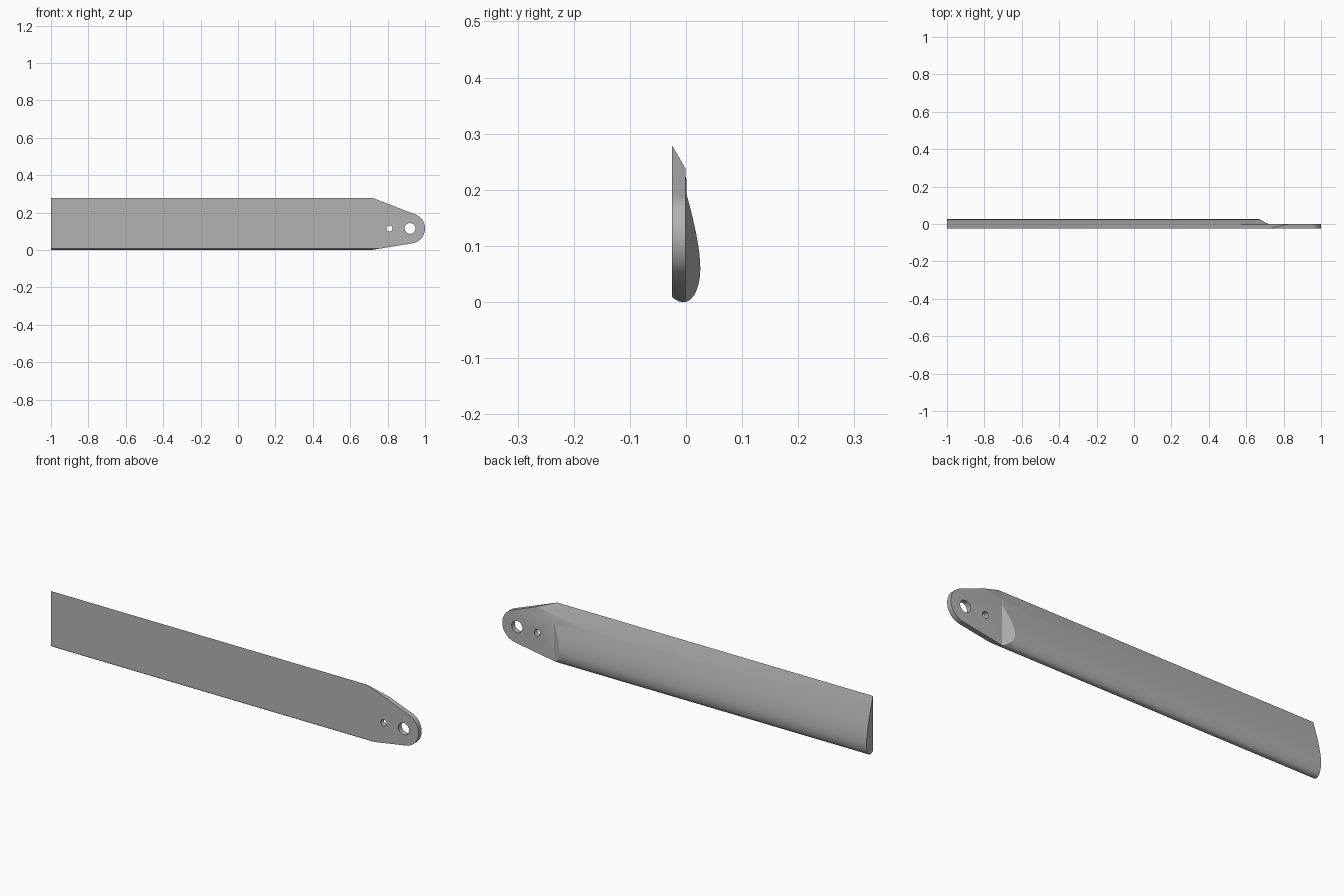
import bpy, bmesh, math
from mathutils import Vector
from mathutils.geometry import interpolate_bezier

default = bpy.data.objects.get("Cube")
if default:
    bpy.data.objects.remove(default)

grey = bpy.data.materials.new("plain grey")
grey.use_nodes = True
COLOUR = (0.45, 0.45, 0.45, 1)
grey.diffuse_color = COLOUR
grey.node_tree.nodes["Principled BSDF"].inputs["Base Color"].default_value = COLOUR


def add_object(name, bm):
    bmesh.ops.recalc_face_normals(bm, faces=bm.faces[:])
    mesh = bpy.data.meshes.new(name)
    bm.to_mesh(mesh)
    bm.free()
    ob = bpy.data.objects.new(name, mesh)
    bpy.context.collection.objects.link(ob)
    mesh.materials.append(grey)
    return ob


def prism(name, points, offset):
    """Extrude a closed polygon along a vector."""
    bm = bmesh.new()
    face = bm.faces.new([bm.verts.new(p) for p in points])
    made = bmesh.ops.extrude_face_region(bm, geom=[face])
    verts = [v for v in made["geom"] if isinstance(v, bmesh.types.BMVert)]
    bmesh.ops.translate(bm, vec=offset, verts=verts)
    return add_object(name, bm)


def arc(cx, cz, r, start, end, steps):
    return [(cx + r * math.cos(a), cz + r * math.sin(a))
            for a in (start + (end - start) * i / steps for i in range(steps + 1))]


def cut(target, cutter, operation):
    cutter.hide_render = True
    mod = target.modifiers.new("cut", 'BOOLEAN')
    mod.object, mod.operation, mod.solver = cutter, operation, 'EXACT'
    bpy.context.view_layer.objects.active = target
    bpy.ops.object.modifier_apply(modifier=mod.name)
    bpy.data.objects.remove(cutter)


# Aerofoil section from trailing edge, over the crown, to the rounded leading edge
FRONT, CHORD = -0.025, 0.279
def curve(a, b, c, d, n):
    return [Vector((0, p[0], p[1])) for p in interpolate_bezier(
        Vector(a), Vector(b), Vector(c), Vector(d), n)]

crown = (0.0255, 0.06)
nose = (-0.004, 0)
section = curve((FRONT, CHORD), (0.003, 0.19), (0.0255, 0.11), crown, 13)
section += curve(crown, (0.0255, 0.028), (0.014, 0), nose, 13)[1:]
section += curve(nose, (-0.012, 0), (-0.02, 0.004), (FRONT, 0.009), 7)[1:]

# Blade body: straight rows, with a wedge that thickens the trailing edge at the root
TIP, WEDGE, ROOT, END = -1, 0.52, 0.72, 1.05
TURN = 4
rows = []
for j, p in enumerate(section):
    knee = WEDGE + (ROOT - WEDGE) * max(0, 1 - j / TURN)
    straight = [p + Vector((x, 0, 0)) for x in (TIP, knee, END)]
    if j <= TURN:
        raised = straight[:2] + [straight[2] + Vector((0, 0, (END - knee) * 0.133))]
        rows.append(raised)
    if j >= TURN:
        rows.append(straight)

bm = bmesh.new()
grid = [[bm.verts.new(p) for p in row] for row in rows]
for a, b in zip(grid, grid[1:] + grid[:1]):
    for k in range(2):
        bm.faces.new((a[k], a[k + 1], b[k + 1], b[k]))
for k in (0, 2):
    bm.faces.new([row[k] for row in grid])
bmesh.ops.remove_doubles(bm, verts=bm.verts[:], dist=1e-6)
blade = add_object("blade", bm)

# Tapered, round-ended root outline
cx, cz, radius = 0.92, 0.115, 0.08
def tangent(z):
    dx, dz = cx - ROOT, abs(cz - z)
    return math.atan2(dz, dx) - math.asin(radius / math.hypot(dx, dz))

low, high = 0.001, CHORD - 0.0005
half = math.pi / 2
outline = [(-1.2, -0.2), (ROOT, -0.2), (ROOT, low)]
outline += arc(cx, cz, radius, tangent(low) - half, half - tangent(high), 28)
outline += [(ROOT, high), (ROOT, 0.5), (-1.2, 0.5)]
cut(blade, prism("root_outline", [(x, -0.2, z) for x, z in outline], (0, 0.4, 0)), 'INTERSECT')

# Thin the back of the root, with a sloping shoulder
shoulder = [(ROOT, -0.0005), (1.2, -0.0005), (1.2, 0.1), (0.53, 0.1)]
cut(blade, prism("root_relief", [(x, y, -0.2) for x, y in shoulder], (0, 0, 0.8)), 'DIFFERENCE')

# Bolt hole and pin hole
for name, x, r in (("bolt_hole", cx, 0.029), ("pin_hole", 0.81, 0.016)):
    ring = arc(x, cz, r, 0, 2 * math.pi, 32)[:-1]
    cut(blade, prism(name, [(px, -0.2, pz) for px, pz in ring], (0, 0.4, 0)), 'DIFFERENCE')

bpy.ops.object.select_all(action='DESELECT')
blade.select_set(True)
bpy.context.view_layer.objects.active = blade
bpy.ops.object.shade_smooth_by_angle(angle=math.radians(25))
